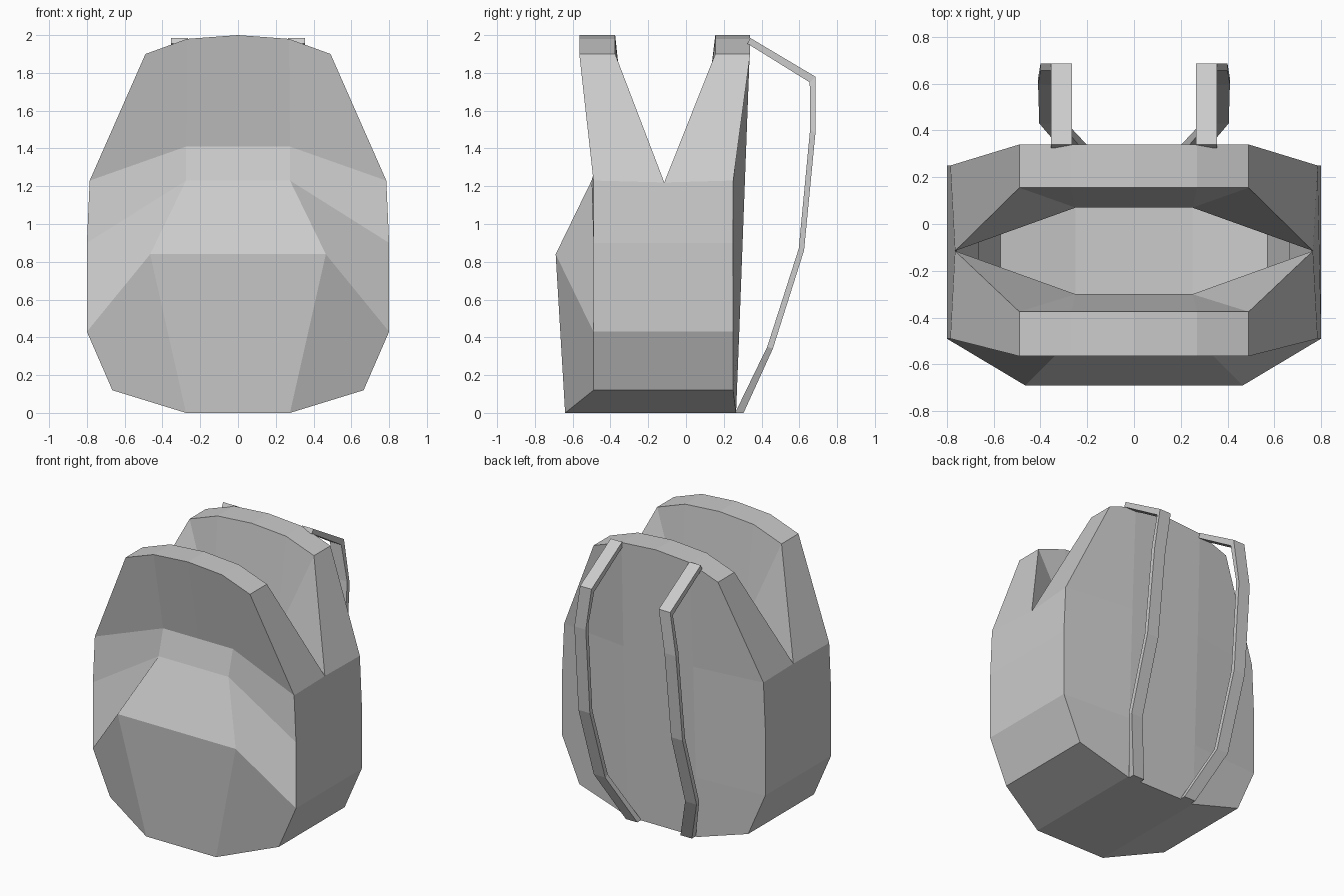
import bpy, bmesh

if "Cube" in bpy.data.objects:
    bpy.data.objects.remove(bpy.data.objects["Cube"])

def finish(name, bm):
    bmesh.ops.remove_doubles(bm, verts=bm.verts, dist=0.001)
    bmesh.ops.recalc_face_normals(bm, faces=bm.faces)
    me = bpy.data.meshes.new(name)
    bm.to_mesh(me)
    bm.free()
    ob = bpy.data.objects.new(name, me)
    bpy.context.collection.objects.link(ob)
    return ob

# Half outline seen from the front: x, z, front y, back y
outline = {
    "A": (0, 2.0, -.565, .34), "B": (.27, 1.98, -.565, .34), "C": (.49, 1.9, -.565, .34),
    "D": (.785, 1.23, -.49, .25), "E": (.8, .9, -.49, .25), "F": (.8, .43, -.49, .25),
    "G": (.665, .12, -.49, .25), "H": (.275, 0, -.64, .265), "O": (0, 0, -.64, .265),
}
# Half outline of the hollow inside
inside = {
    "a": (0, 2.0, -.375, .155), "b": (.27, 1.98, -.375, .155), "c": (.49, 1.9, -.375, .155),
    "m": (.25, 1.3, -.30, .07), "n": (0, 1.3, -.30, .07),
    "e": (.665, .9, -.30, .07), "f": (.665, .47, -.30, .07),
    "g": (.57, .22, -.30, .07), "h": (.25, .15, -.30, .07), "o": (0, .15, -.30, .07),
}
P = {}
for k, (x, z, yf, yb) in {**outline, **inside}.items():
    P[k + "1"] = (x, yf, z)
    P[k + "2"] = (x, yb, z)
P["V0"] = (.765, -.115, 1.22)                     # bottom of the side notch
# front pocket ridges and back panel column
P.update(P1=(.275, -.45, 1.41), p1=(0, -.45, 1.41), Q1=(.275, -.5, 1.23), q1=(0, -.5, 1.23),
         R1=(.465, -.69, .84), r1=(0, -.69, .84),
         K2=(.275, .312, 1.23), k2=(0, .312, 1.23), L2=(.275, .282, .43), l2=(0, .282, .43))

faces = [
    # front panel and pocket
    "A1 B1 P1 p1", "B1 C1 D1 P1", "p1 P1 Q1 q1", "P1 D1 E1 Q1", "q1 Q1 R1 r1",
    "Q1 E1 F1 R1", "r1 R1 H1 O1", "R1 F1 G1 H1",
    # back panel
    "A2 B2 K2 k2", "B2 C2 D2 K2", "k2 K2 L2 l2", "K2 D2 E2 F2 L2", "L2 F2 G2 H2", "l2 L2 H2 O2",
    # sides and bottom
    "D1 V0 D2 E2 E1", "E1 E2 F2 F1", "F1 F2 G2 G1", "G1 G2 H2 H1", "H1 H2 O2 O1",
    # inner floor and side walls
    "V0 e1 e2", "e1 e2 f2 f1", "f1 f2 g2 g1", "g1 g2 h2 h1", "h1 h2 o2 o1",
]
# rims and inner walls, the same for front (1) and back (2)
for f in ("A a b B", "B b c C", "C c V D", "a b m n", "b c m", "c V m", "m V e", "m e f g h", "n m h o"):
    for s in "12":
        faces.append(" ".join("V0" if k == "V" else k + s for k in f.split()))

bm = bmesh.new()
for s in (1, -1):
    vs = {k: bm.verts.new((s * x, y, z)) for k, (x, y, z) in P.items()}
    for f in faces:
        bm.faces.new([vs[k] for k in f.split()])
finish("bag_body", bm)

# Shoulder straps: centre x, outer y/z, inner y/z
strap = [(.31, .34, 1.985, .325, 1.955), (.31, .685, 1.78, .655, 1.75), (.355, .685, 1.48, .657, 1.5),
         (.365, .625, .86, .597, .87), (.36, .46, .34, .43, .35), (.215, .305, 0, .26, 0)]
for side, name in ((1, "right_strap"), (-1, "left_strap")):
    bm = bmesh.new()
    rings = []
    for x, yo, zo, yi, zi in strap:
        rings.append([bm.verts.new((side * (x + d), y, z)) for d, y, z in
                      ((-.045, yo, zo), (.045, yo, zo), (.045, yi, zi), (-.045, yi, zi))])
    for r, q in zip(rings, rings[1:]):
        for i in range(4):
            j = (i + 1) % 4
            bm.faces.new((r[i], r[j], q[j], q[i]))
    bm.faces.new(rings[0])
    bm.faces.new(rings[-1])
    finish(name, bm)
